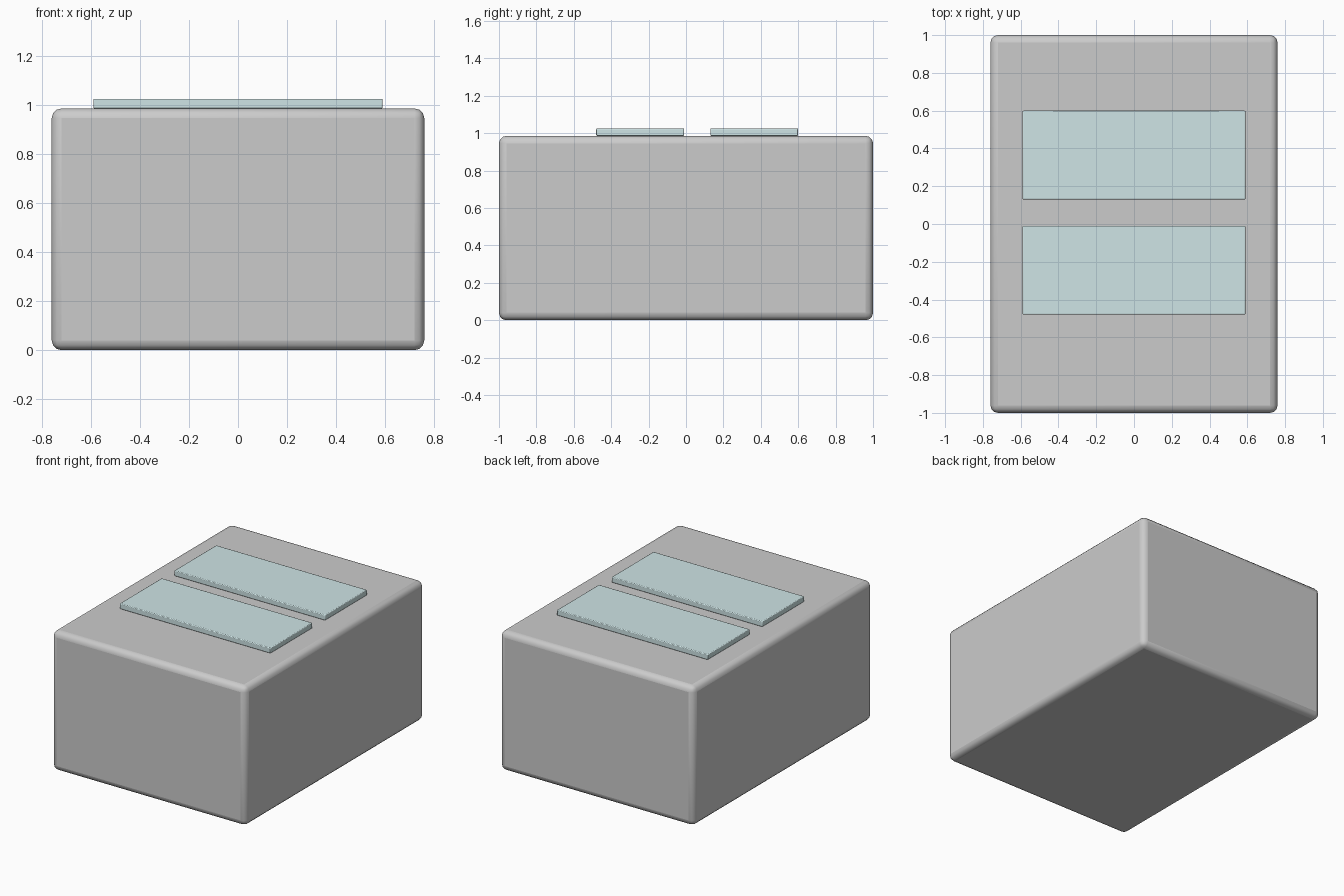
import bpy
import math

if "Cube" in bpy.data.objects:
    bpy.data.objects.remove(bpy.data.objects["Cube"])


def material(name, color):
    m = bpy.data.materials.new(name)
    m.diffuse_color = color
    m.use_nodes = True
    m.node_tree.nodes["Principled BSDF"].inputs["Base Color"].default_value = m.diffuse_color
    return m


def rounded_box(name, lo, hi, radius, segments, mat=None):
    """Box between two corners with rounded edges."""
    bpy.ops.mesh.primitive_cube_add(
        size=1, location=[(a + b) / 2 for a, b in zip(lo, hi)])
    ob = bpy.context.object
    ob.name = name
    ob.scale = [b - a for a, b in zip(lo, hi)]
    bpy.ops.object.transform_apply(location=False, rotation=False, scale=True)
    bevel = ob.modifiers.new("Rounded edges", 'BEVEL')
    bevel.width = radius
    bevel.segments = segments
    bpy.ops.object.shade_smooth_by_angle(angle=math.radians(35))
    if mat:
        ob.data.materials.append(mat)
    return ob


BODY_TOP = 0.986
pale_blue = material("pale_blue", (0.62, 0.78, 0.79, 1))

# Main block
rounded_box("body", (-0.76, -1, 0), (0.76, 1, BODY_TOP), 0.04, 3)

# Two thin panels lying on top
for name, y0, y1 in (("front_panel", -0.48, -0.01), ("rear_panel", 0.13, 0.60)):
    rounded_box(name, (-0.59, y0, BODY_TOP), (0.59, y1, 1.025), 0.005, 2, pale_blue)
